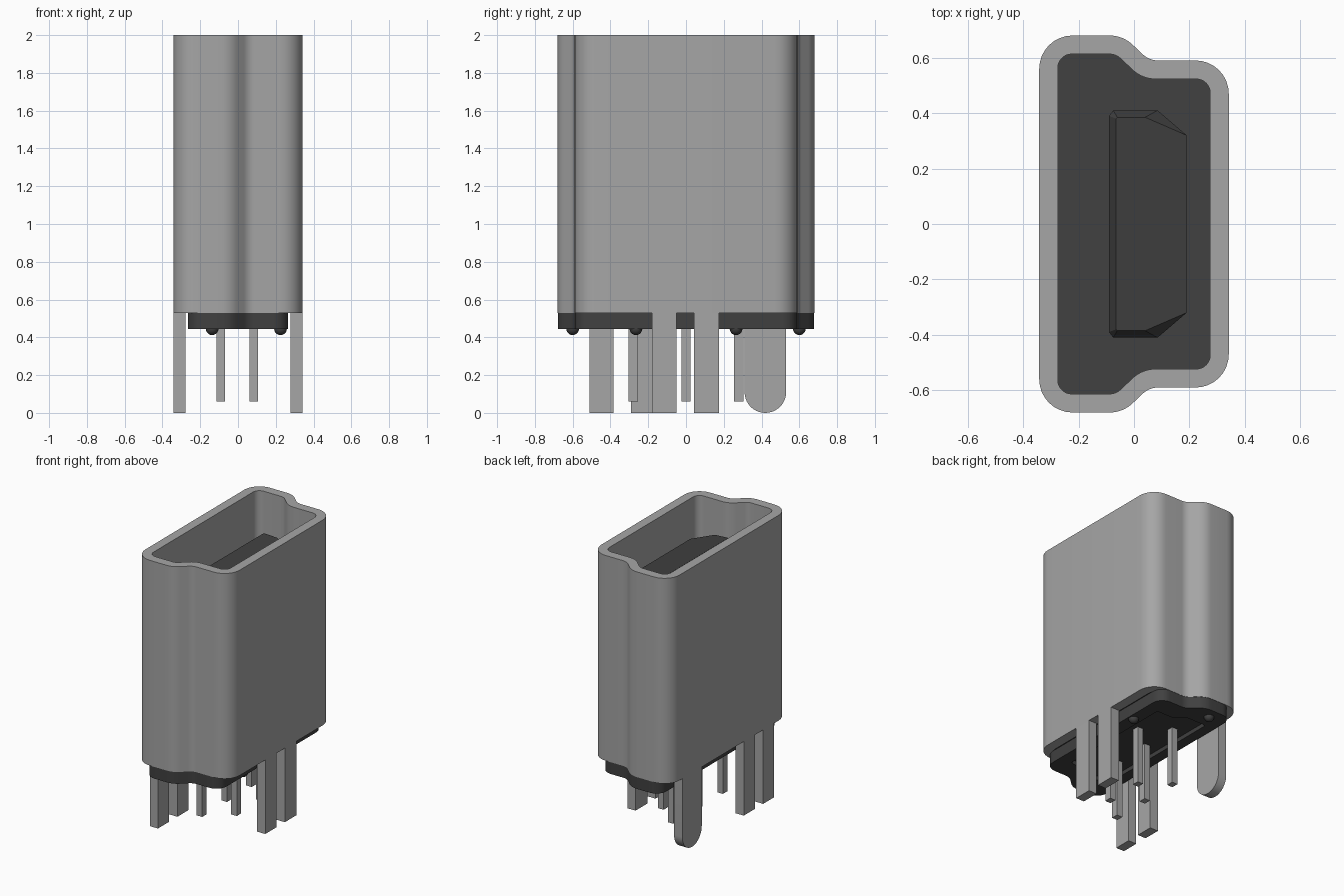
import bpy, bmesh, math
from mathutils import Vector

cube = bpy.data.objects.get("Cube")
if cube:
    bpy.data.objects.remove(cube, do_unlink=True)


def make_material(name, rgb):
    m = bpy.data.materials.new(name)
    m.use_nodes = True
    m.diffuse_color = (*rgb, 1)
    bsdf = next(n for n in m.node_tree.nodes if n.type == 'BSDF_PRINCIPLED')
    bsdf.inputs["Base Color"].default_value = (*rgb, 1)
    return m


METAL = make_material("grey metal", (0.38, 0.38, 0.38))
PLASTIC = make_material("dark plastic", (0.052, 0.052, 0.052))


def finish(name, bm, mat, smooth=False):
    bmesh.ops.recalc_face_normals(bm, faces=bm.faces)
    me = bpy.data.meshes.new(name)
    bm.to_mesh(me)
    bm.free()
    me.materials.append(mat)
    ob = bpy.data.objects.new(name, me)
    bpy.context.collection.objects.link(ob)
    if smooth:
        bpy.ops.object.select_all(action='DESELECT')
        ob.select_set(True)
        bpy.context.view_layer.objects.active = ob
        bpy.ops.object.shade_smooth_by_angle(angle=math.radians(35))
    return ob


def loft(name, rings, mat, caps=True, closed=False, smooth=False):
    """Bridge rings of equal length, then cap the ends or join them."""
    bm = bmesh.new()
    loops = [[bm.verts.new(p) for p in ring] for ring in rings]
    pairs = list(zip(loops, loops[1:]))
    if closed:
        pairs.append((loops[-1], loops[0]))
    for a, b in pairs:
        for i in range(len(a)):
            j = (i + 1) % len(a)
            bm.faces.new((a[i], a[j], b[j], b[i]))
    if caps:
        bm.faces.new(loops[0])
        bm.faces.new(loops[-1])
    return finish(name, bm, mat, smooth)


def fillet(corners, steps=8):
    """Round each (x, y, radius) corner of a polygon with an arc."""
    out = []
    n = len(corners)
    for i, (x, y, r) in enumerate(corners):
        p = Vector((x, y))
        a = (Vector(corners[i - 1][:2]) - p).normalized()
        b = (Vector(corners[(i + 1) % n][:2]) - p).normalized()
        half = a.angle(b) / 2
        centre = p + (a + b).normalized() * (r / math.sin(half))
        start = p + a * (r / math.tan(half)) - centre
        end = p + b * (r / math.tan(half)) - centre
        sweep = math.atan2(start.x * end.y - start.y * end.x, start.dot(end))
        for k in range(steps + 1):
            t = sweep * k / steps
            c, s = math.cos(t), math.sin(t)
            out.append((centre.x + start.x * c - start.y * s,
                        centre.y + start.x * s + start.y * c))
    return out


def d_profile(xl, xr, wide, narrow, step, radii):
    """Stepped outline, mirrored across y = 0: wide at -x, narrow at +x."""
    corner, hollow, shoulder = radii
    half = [(xr, narrow, corner), (step[1], narrow, hollow),
            (step[0], wide, shoulder), (xl, wide, corner)]
    return fillet(half + [(x, -y, r) for x, y, r in reversed(half)])


def at(profile, z):
    return [(x, y, z) for x, y in profile]


def box(name, x0, x1, y0, y1, z0, z1, mat):
    rect = [(x0, y0), (x1, y0), (x1, y1), (x0, y1)]
    return loft(name, [at(rect, z0), at(rect, z1)], mat)


# Metal shell: open tube with a stepped outline
BOTTOM = 0.53
outer = d_profile(-0.342, 0.342, 0.68, 0.59, (-0.04, 0.055), (0.12, 0.08, 0.12))
inner = d_profile(-0.275, 0.275, 0.613, 0.523, (-0.065, 0.03), (0.05, 0.12, 0.06))
loft("shell", [at(outer, BOTTOM), at(outer, 2), at(inner, 2), at(inner, BOTTOM)],
     METAL, caps=False, closed=True, smooth=True)

# Plastic base: floor inside the shell, lip under it, shallow recess below
lip = d_profile(-0.265, 0.265, 0.678, 0.588, (-0.04, 0.055), (0.08, 0.08, 0.12))
recess = d_profile(-0.19, 0.17, 0.50, 0.44, (-0.03, 0.03), (0.02, 0.02, 0.02))
loft("base", [at(inner, 0.62), at(inner, BOTTOM), at(lip, BOTTOM), at(lip, 0.445),
              at(recess, 0.445), at(recess, 0.475)], PLASTIC, smooth=True)

# Contact tongue with a chamfered, sloping tip
foot = [(-0.09, -0.39), (-0.075, -0.41), (0.085, -0.41), (0.19, -0.32),
        (0.19, 0.32), (0.085, 0.41), (-0.075, 0.41), (-0.09, 0.39)]
tip = [(-0.065, -0.38, 1.83), (-0.06, -0.385, 1.83), (0.04, -0.385, 1.825),
       (0.19, -0.32, 1.78), (0.19, 0.32, 1.78), (0.04, 0.385, 1.825),
       (-0.06, 0.385, 1.83), (-0.065, 0.38, 1.83)]
loft("tongue", [at(foot, 0.6), at(foot, 1.775), tip], PLASTIC)

# Mounting legs flush with the shell sides
for i, (side, y0, y1) in enumerate([(1, -0.18, -0.05), (1, 0.042, 0.175),
                                    (-1, -0.51, -0.385), (-1, -0.29, -0.165)]):
    xs = sorted((side * 0.277, side * 0.342))
    box(f"leg_{i + 1}", *xs, y0, y1, 0, BOTTOM + 0.02, METAL)

# Rounded locating tab
R, CY = 0.11, 0.42
tab = [(CY + R, BOTTOM + 0.02), (CY - R, BOTTOM + 0.02)]
tab += [(CY - R * math.cos(math.pi * k / 20), R - R * math.sin(math.pi * k / 20))
        for k in range(21)]
loft("rounded_tab", [[(x, y, z) for y, z in tab] for x in (-0.342, -0.277)],
     METAL, smooth=True)

# Five contact pins in two staggered rows
for i in range(5):
    y = -0.28 + 0.14 * i
    x = -0.092 if i % 2 == 0 else 0.084
    box(f"pin_{i + 1}", x - 0.022, x + 0.022, y - 0.025, y + 0.025, 0.06, 0.49, METAL)

# Small rounded standoffs under the base
for i, (x, y) in enumerate([(-0.137, -0.6), (-0.137, 0.6), (0.225, -0.265), (0.225, 0.265)]):
    bm = bmesh.new()
    bmesh.ops.create_uvsphere(bm, u_segments=16, v_segments=10, radius=0.034)
    bmesh.ops.translate(bm, verts=bm.verts, vec=(x, y, 0.446))
    finish(f"standoff_{i + 1}", bm, PLASTIC, True)
